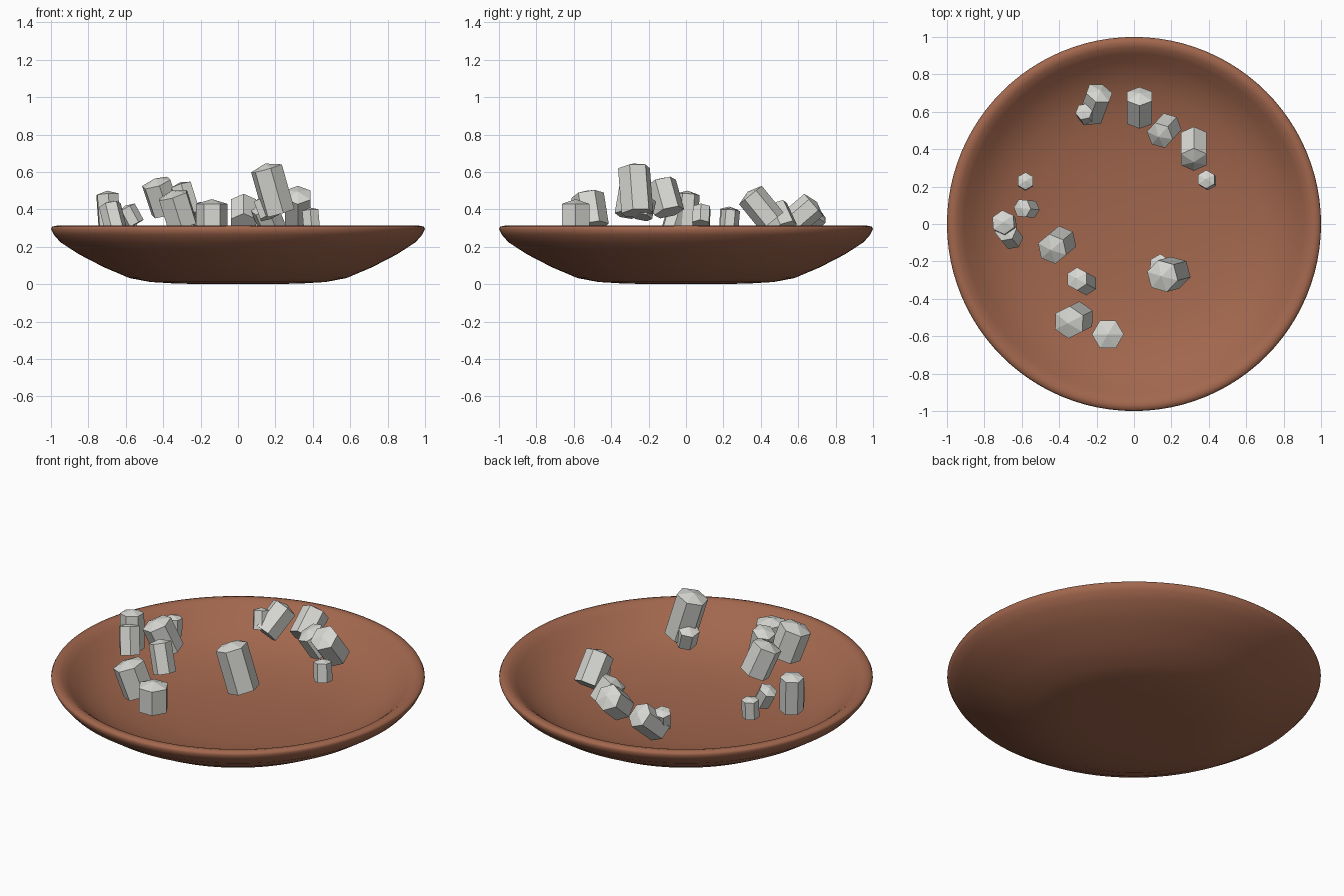
import bpy, bmesh, math
from mathutils import Vector, Matrix

cube = bpy.data.objects.get("Cube")
if cube:
    bpy.data.objects.remove(cube, do_unlink=True)


def make_material(name, rgb):
    mat = bpy.data.materials.new(name)
    mat.use_nodes = True
    mat.diffuse_color = (*rgb, 1)
    bsdf = mat.node_tree.nodes["Principled BSDF"]
    bsdf.inputs["Base Color"].default_value = (*rgb, 1)
    bsdf.inputs["Roughness"].default_value = 0.8
    return mat


clay = make_material("brown clay", (0.36, 0.135, 0.075))
stone = make_material("pale grey crystal", (0.68, 0.68, 0.65))


def add_object(name, bm, mat):
    bmesh.ops.recalc_face_normals(bm, faces=bm.faces)
    mesh = bpy.data.meshes.new(name)
    bm.to_mesh(mesh)
    bm.free()
    mesh.materials.append(mat)
    obj = bpy.data.objects.new(name, mesh)
    bpy.context.collection.objects.link(obj)
    return obj


# Dish: one profile (radius, height) from underside centre over the lip to the inner floor
profile = [(0, 0), (0.32, 0.003), (0.47, 0.012), (0.58, 0.033), (0.715, 0.09),
           (0.85, 0.16), (0.95, 0.225), (0.985, 0.265), (1, 0.295), (0.993, 0.308),
           (0.97, 0.313), (0.945, 0.307), (0.91, 0.28), (0.86, 0.235), (0.79, 0.187),
           (0.7, 0.146), (0.55, 0.106), (0.35, 0.08), (0, 0.068)]
bm = bmesh.new()
points = [bm.verts.new((r, 0, z)) for r, z in profile]
edges = [bm.edges.new(pair) for pair in zip(points, points[1:])]
bmesh.ops.spin(bm, geom=points + edges, cent=(0, 0, 0), axis=(0, 0, 1),
               angle=math.tau, steps=96, use_duplicate=False)
bmesh.ops.remove_doubles(bm, verts=bm.verts, dist=0.0005)
dish = add_object("dish", bm, clay)
bpy.context.view_layer.objects.active = dish
dish.select_set(True)
bpy.ops.object.shade_smooth_by_angle(angle=math.radians(60))


# Crystal: six-sided prism with a low pointed cap
def crystal(name, base, tip, radius, roll=0):
    base, tip = Vector(base), Vector(tip)
    axis = tip - base
    shoulder = axis.length - radius * 0.3
    bm = bmesh.new()
    bmesh.ops.create_circle(bm, cap_ends=True, segments=6, radius=radius)
    top = bmesh.ops.extrude_face_region(bm, geom=bm.faces[:])["geom"]
    verts = [v for v in top if isinstance(v, bmesh.types.BMVert)]
    bmesh.ops.translate(bm, verts=verts, vec=(0, 0, shoulder))
    cap = [f for f in top if isinstance(f, bmesh.types.BMFace)]
    point = bmesh.ops.poke(bm, faces=cap)["verts"][0]
    point.co.z = axis.length
    turn = axis.to_track_quat("Z", "Y").to_matrix().to_4x4()
    bm.transform(Matrix.Translation(base) @ turn @ Matrix.Rotation(math.radians(roll), 4, "Z"))
    return add_object(name, bm, stone)


# Crystals by place: base, tip, radius, roll
crystals = {
    "back_large": ((-0.23, 0.58, 0.27), (-0.18, 0.715, 0.40), 0.075, 0),
    "back_small": ((-0.25, 0.57, 0.29), (-0.27, 0.605, 0.40), 0.047, 10),
    "back_middle": ((0.03, 0.56, 0.32), (0.03, 0.70, 0.44), 0.077, 0),
    "back_left": ((0.185, 0.525, 0.30), (0.13, 0.465, 0.43), 0.075, 0),
    "left_large": ((0.32, 0.46, 0.335), (0.32, 0.33, 0.495), 0.078, 0),
    "left_small": ((0.395, 0.23, 0.29), (0.385, 0.24, 0.41), 0.05, 15),
    "right_back_small": ((-0.58, 0.225, 0.30), (-0.58, 0.23, 0.415), 0.047, 0),
    "right_small": ((-0.55, 0.08, 0.32), (-0.605, 0.085, 0.42), 0.052, 0),
    "right_large": ((-0.685, -0.005, 0.28), (-0.70, 0.01, 0.50), 0.065, 20),
    "right_leaning": ((-0.65, -0.08, 0.28), (-0.69, -0.03, 0.44), 0.06, 0),
    "inner_right_large": ((-0.385, -0.09, 0.385), (-0.445, -0.14, 0.565), 0.083, 0),
    "inner_right_small": ((-0.255, -0.32, 0.37), (-0.31, -0.29, 0.545), 0.062, 0),
    "front_right_large": ((-0.295, -0.50, 0.31), (-0.355, -0.53, 0.50), 0.088, 0),
    "front_upright": ((-0.14, -0.59, 0.29), (-0.14, -0.59, 0.455), 0.085, 30),
    "centre_tall": ((0.22, -0.26, 0.38), (0.145, -0.28, 0.645), 0.088, 30),
    "centre_small": ((0.17, -0.24, 0.36), (0.13, -0.215, 0.47), 0.06, 0),
}
for place, shape in crystals.items():
    crystal(place + "_crystal", *shape)
